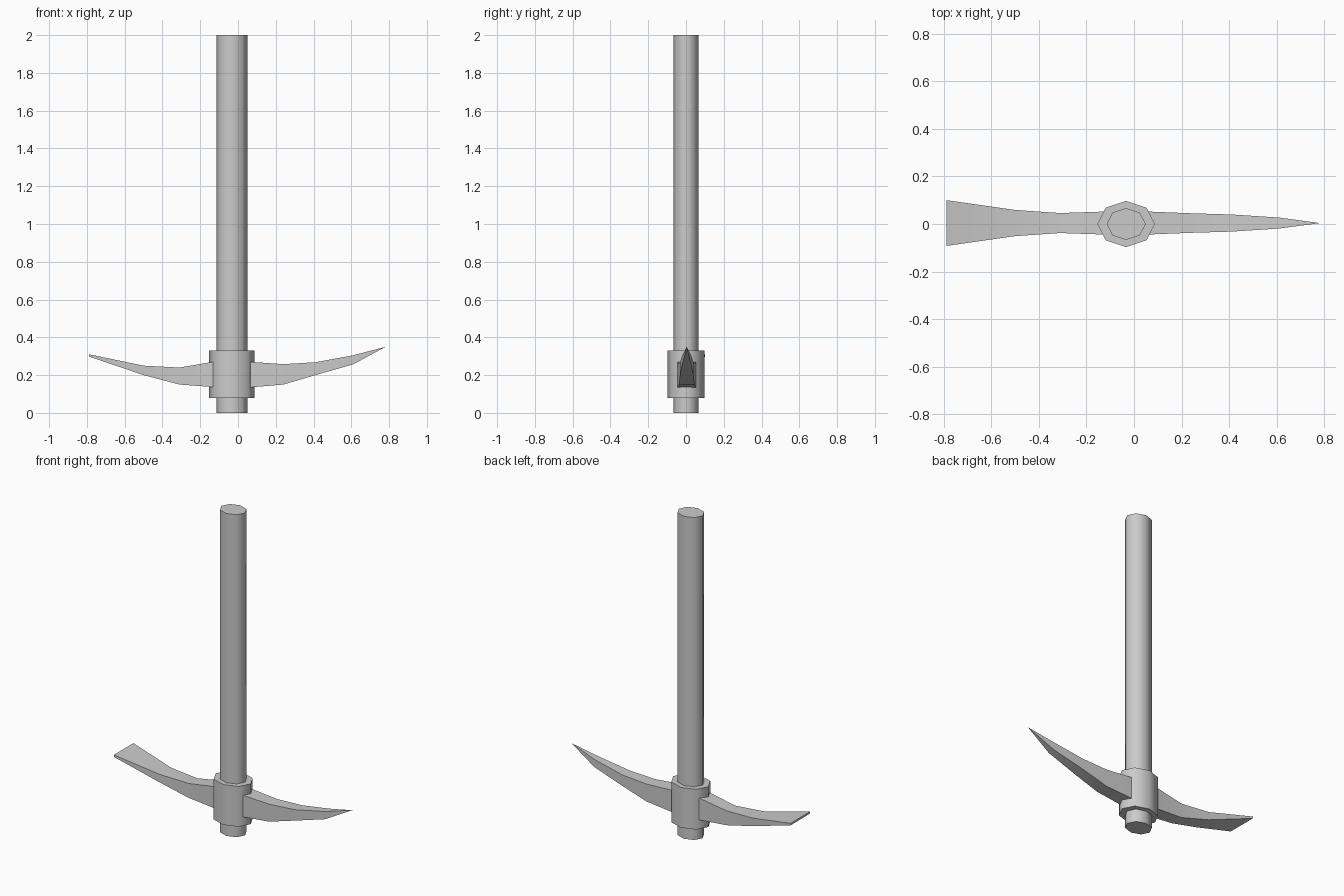
import bpy, bmesh, math

cube = bpy.data.objects.get("Cube")
if cube:
    bpy.data.objects.remove(cube, do_unlink=True)

grey = bpy.data.materials.new("plain grey")
grey.use_nodes = True
colour = (0.6, 0.6, 0.6, 1)
grey.diffuse_color = colour
grey.node_tree.nodes["Principled BSDF"].inputs["Base Color"].default_value = colour

SHAFT_X = -0.033


def finish(name, bm, angle):
    bmesh.ops.remove_doubles(bm, verts=bm.verts, dist=0.0005)
    bmesh.ops.recalc_face_normals(bm, faces=bm.faces)
    mesh = bpy.data.meshes.new(name)
    bm.to_mesh(mesh)
    bm.free()
    mesh.materials.append(grey)
    obj = bpy.data.objects.new(name, mesh)
    bpy.context.collection.objects.link(obj)
    bpy.ops.object.select_all(action="DESELECT")
    obj.select_set(True)
    bpy.context.view_layer.objects.active = obj
    bpy.ops.object.shade_smooth_by_angle(angle=math.radians(angle))


def octagon_post(name, rx, ry, z0, z1):
    """Upright eight-sided post, slightly wider along x."""
    bm = bmesh.new()
    rings = []
    for z in (z0, z1):
        rings.append([bm.verts.new((SHAFT_X + rx * math.cos(i * math.pi / 4),
                                    ry * math.sin(i * math.pi / 4), z))
                      for i in range(8)])
    bm.faces.new(rings[0])
    bm.faces.new(rings[1])
    for i in range(8):
        j = (i + 1) % 8
        bm.faces.new((rings[0][i], rings[0][j], rings[1][j], rings[1][i]))
    finish(name, bm, 60)


def blade(name, sections):
    """Loft of rectangles: x, bottom z, top z, half width in y."""
    bm = bmesh.new()
    rings = [[bm.verts.new((x, 0.004 + s * w, z))
              for s, z in ((-1, lo), (1, lo), (1, hi), (-1, hi))]
             for x, lo, hi, w in sections]
    for a, b in zip(rings, rings[1:]):
        for i in range(4):
            j = (i + 1) % 4
            bm.faces.new((a[i], a[j], b[j], b[i]))
    bm.faces.new(rings[0])
    bm.faces.new(rings[-1])
    finish(name, bm, 30)


# Shaft and the collar around it
octagon_post("handle", 0.082, 0.067, 0, 2)
octagon_post("collar", 0.121, 0.097, 0.08, 0.33)

# Pointed arm on the left, narrowing to a tip
blade("pick_arm", [
    (SHAFT_X, 0.133, 0.272, 0.05),
    (0.065, 0.135, 0.27, 0.048),
    (0.24, 0.15, 0.258, 0.041),
    (0.41, 0.2, 0.268, 0.036),
    (0.61, 0.257, 0.305, 0.023),
    (0.782, 0.35, 0.3502, 0.0002),
])

# Flared flat arm on the right
blade("adze_arm", [
    (SHAFT_X, 0.132, 0.28, 0.05),
    (-0.135, 0.137, 0.27, 0.048),
    (-0.31, 0.15, 0.24, 0.042),
    (-0.5, 0.2, 0.25, 0.055),
    (-0.788, 0.298, 0.31, 0.096),
])
